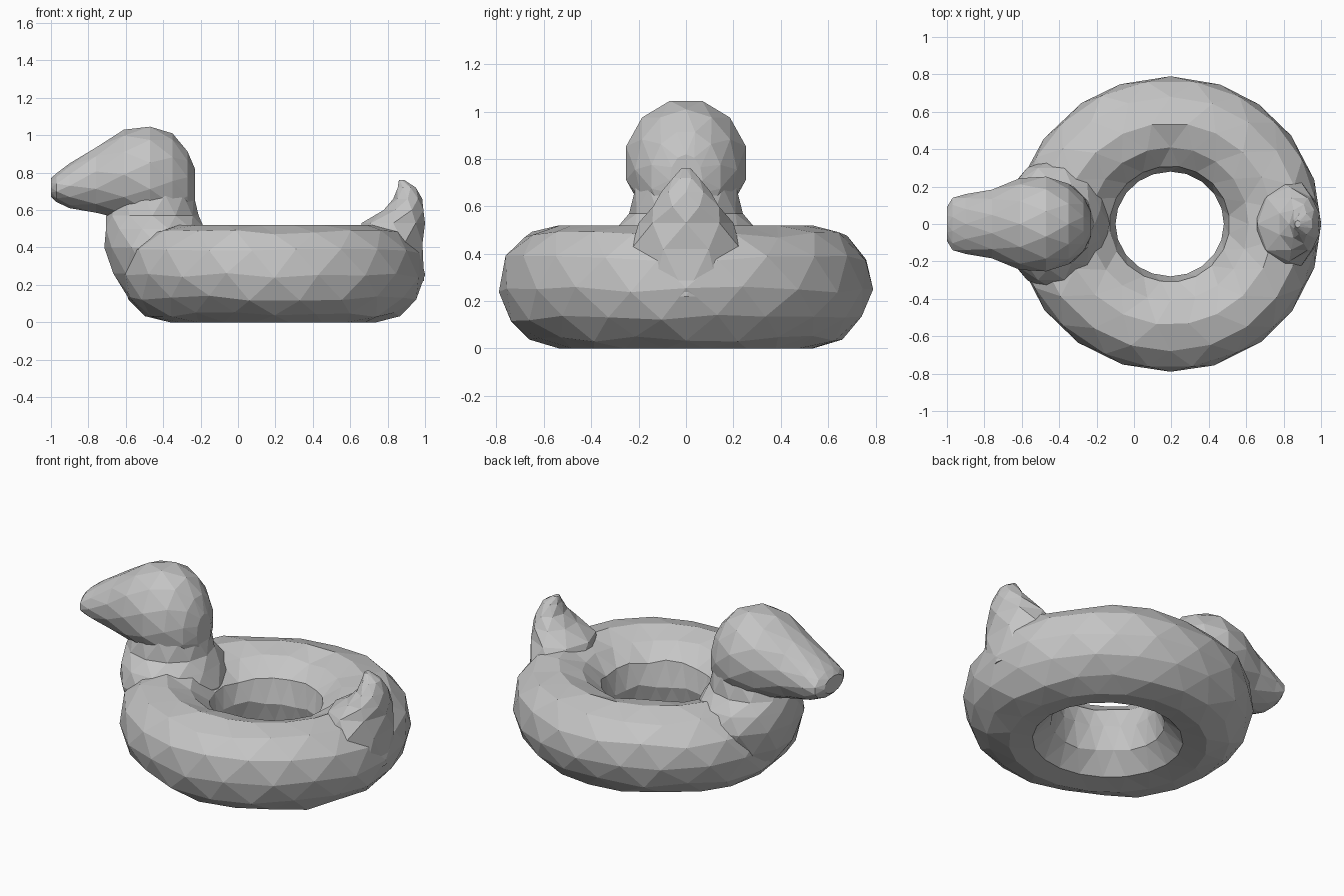
import bpy
import bmesh
import random
from math import sin, cos, pi
from mathutils import Vector

random.seed(4)

cube = bpy.data.objects.get("Cube")
if cube:
    bpy.data.objects.remove(cube, do_unlink=True)

grey = bpy.data.materials.new("plain grey")
grey.use_nodes = True
colour = (0.56, 0.56, 0.56, 1)
grey.diffuse_color = colour
grey.node_tree.nodes["Principled BSDF"].inputs["Base Color"].default_value = colour


def loft(name, rows, sides, point, closed=False):
    """Join staggered rings of points into a faceted triangle skin."""
    bm = bmesh.new()
    rings = []
    for j, row in enumerate(rows):
        ring = []
        for k in range(sides):
            angle = 2 * pi * (k + 0.5 * (j % 2)) / sides
            ring.append(bm.verts.new(point(row, angle)))
        rings.append(ring)
    pairs = len(rows) if closed else len(rows) - 1
    for j in range(pairs):
        a, b = rings[j], rings[(j + 1) % len(rows)]
        for k in range(sides):
            n = (k + 1) % sides
            if j % 2 == 0:
                bm.faces.new((a[k], a[n], b[k]))
                bm.faces.new((a[n], b[n], b[k]))
            else:
                bm.faces.new((a[k], b[n], b[k]))
                bm.faces.new((a[k], a[n], b[n]))
    if not closed:
        bm.faces.new(rings[0])
        bm.faces.new(rings[-1])
    bmesh.ops.recalc_face_normals(bm, faces=bm.faces)
    mesh = bpy.data.meshes.new(name)
    bm.to_mesh(mesh)
    bm.free()
    mesh.materials.append(grey)
    obj = bpy.data.objects.new(name, mesh)
    bpy.context.collection.objects.link(obj)
    return obj


def ring_point(row, angle):
    r, z = row
    stretch = 1.05 if cos(angle) < 0 else 1.02
    wobble = random.uniform(-0.025, 0.025) if abs(sin(2 * angle)) > 0.1 else 0
    angle += wobble
    if 0.03 < z < 0.5:
        z += random.uniform(-0.014, 0.014)
    return Vector((0.195 + r * stretch * cos(angle), r * sin(angle), z))


def upright_point(row, angle):
    z, x0, x1, w = row
    return Vector(((x0 + x1) / 2 + (x1 - x0) / 2 * cos(angle), w * sin(angle), z))


def lengthwise_point(row, angle):
    x, z0, z1, w = row
    return Vector((x, w * sin(angle), (z0 + z1) / 2 + (z1 - z0) / 2 * cos(angle)))


# Float ring, as (radius, height) around the tube
loft("float_ring", [
    (0.28, 0.26), (0.31, 0.13), (0.41, 0.02), (0.54, 0.0),
    (0.66, 0.04), (0.75, 0.13), (0.79, 0.25), (0.77, 0.38),
    (0.68, 0.48), (0.54, 0.52), (0.41, 0.48), (0.31, 0.39),
], 20, ring_point, closed=True)

# Neck, as (height, front, back, half width)
loft("neck", [
    (0.12, -0.58, -0.25, 0.2), (0.26, -0.675, -0.16, 0.3),
    (0.4, -0.715, -0.13, 0.35), (0.5, -0.715, -0.17, 0.31),
    (0.57, -0.705, -0.21, 0.24), (0.68, -0.66, -0.23, 0.22),
], 12, upright_point)

# Head and beak, as (position, underside, top, half width)
loft("head_and_beak", [
    (-1.0, 0.67, 0.77, 0.09), (-0.97, 0.64, 0.8, 0.145),
    (-0.9, 0.61, 0.85, 0.16), (-0.76, 0.58, 0.94, 0.19),
    (-0.61, 0.55, 1.03, 0.245), (-0.47, 0.51, 1.055, 0.262),
    (-0.35, 0.5, 1.01, 0.215), (-0.27, 0.53, 0.92, 0.15),
    (-0.23, 0.6, 0.82, 0.07),
], 12, lengthwise_point)

# Upturned tail, as (height, front, back, half width)
loft("tail", [
    (0.22, 0.75, 0.995, 0.2), (0.42, 0.64, 1.0, 0.25),
    (0.53, 0.66, 1.0, 0.2), (0.6, 0.77, 1.0, 0.15),
    (0.66, 0.83, 0.985, 0.105), (0.72, 0.85, 0.955, 0.06),
    (0.76, 0.86, 0.89, 0.02),
], 8, upright_point)
